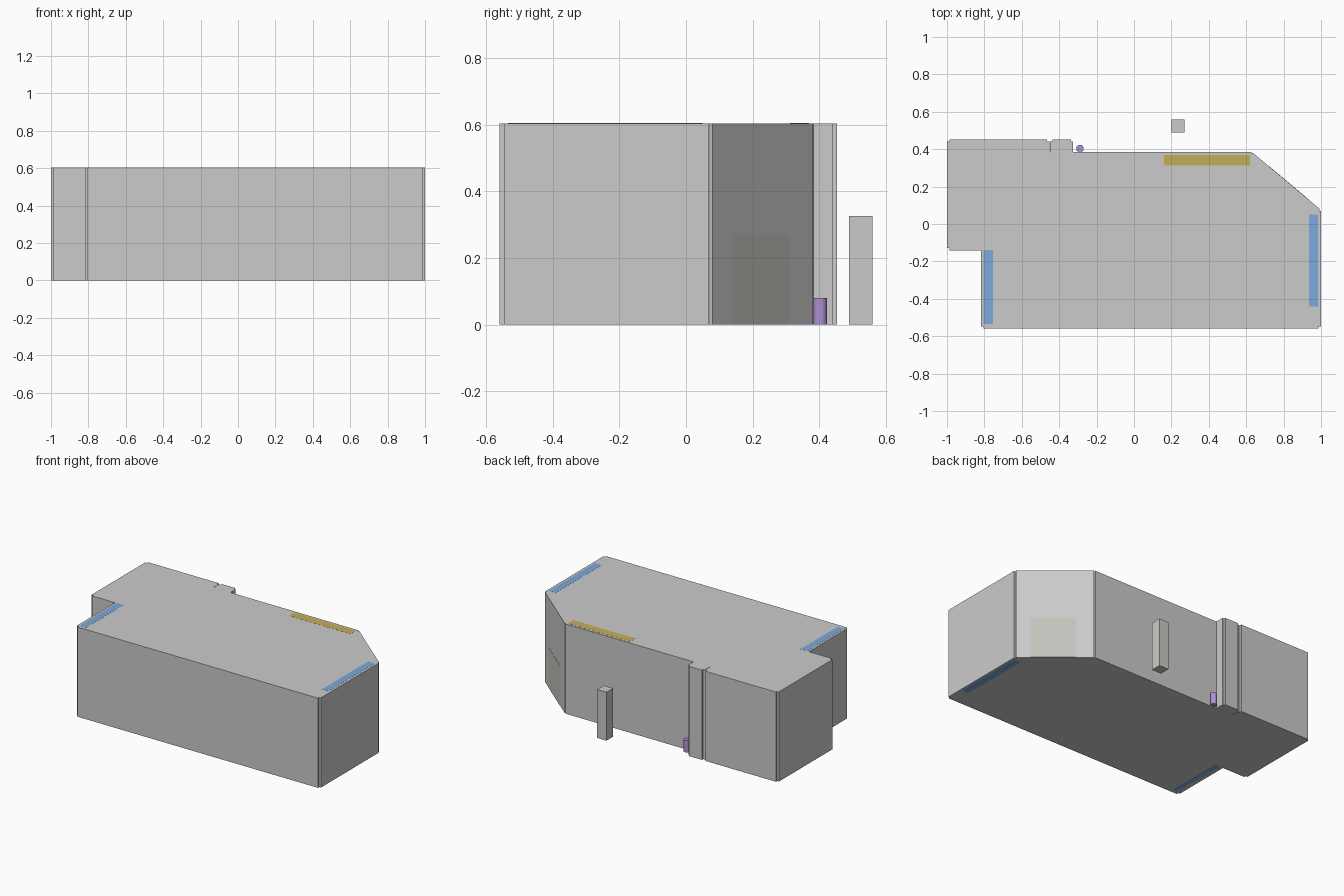
import bpy, bmesh
from mathutils import Vector

if "Cube" in bpy.data.objects:
    bpy.data.objects.remove(bpy.data.objects["Cube"])

H, T = 0.604, 0.013   # room height, wall thickness


def material(name, color):
    m = bpy.data.materials.new(name)
    m.diffuse_color = (*color, 1)
    m.use_nodes = True
    m.node_tree.nodes["Principled BSDF"].inputs["Base Color"].default_value = m.diffuse_color
    return m


def finish(bm, name, mat=None):
    bmesh.ops.recalc_face_normals(bm, faces=bm.faces[:])
    me = bpy.data.meshes.new(name)
    bm.to_mesh(me)
    bm.free()
    ob = bpy.data.objects.new(name, me)
    bpy.context.collection.objects.link(ob)
    if mat:
        me.materials.append(mat)
    return ob


def prism(name, pts, z0, z1, mat=None):
    bm = bmesh.new()
    base = bm.faces.new([bm.verts.new((x, y, z0)) for x, y in pts])
    res = bmesh.ops.extrude_face_region(bm, geom=[base], use_keep_orig=True)
    for v in res["geom"]:
        if isinstance(v, bmesh.types.BMVert):
            v.co.z = z1
    return finish(bm, name, mat)


def box(name, x0, x1, y0, y1, z0, z1, mat=None):
    return prism(name, [(x0, y0), (x1, y0), (x1, y1), (x0, y1)], z0, z1, mat)


def slab(name, a, b, inner, outer, z0, z1, mat=None):
    # upright board along a-b, lying between two offsets to the left of a-b
    a, b = Vector(a), Vector(b)
    d = (b - a).normalized()
    n = Vector((-d.y, d.x))
    return prism(name, [a + n * inner, b + n * inner, b + n * outer, a + n * outer], z0, z1, mat)


# inner room outline, clockwise
room = [(-0.987, 0.44), (-0.464, 0.44), (-0.464, 0.371), (-0.436, 0.371),
        (-0.436, 0.44), (-0.338, 0.44), (-0.338, 0.371), (0.627, 0.371),
        (0.987, 0.069), (0.987, -0.547), (-0.805, -0.547), (-0.805, -0.128),
        (-0.987, -0.128)]

# walls: one thin board per side, leaving open notches at the corners
for i, p in enumerate(room):
    slab(f"wall_{i + 1}", p, room[(i + 1) % len(room)], 0, T, 0, H)

# floor and ceiling sheets
for name, z in (("floor", 0), ("ceiling", H)):
    bm = bmesh.new()
    f = bm.faces.new([bm.verts.new((x, y, z)) for x, y in room])
    ob = finish(bm, name)
    want = 1 if z else -1
    if ob.data.polygons[0].normal.z * want < 0:
        ob.data.flip_normals()

# door in the diagonal wall
a, b = Vector(room[7]), Vector(room[8])
slab("door", a.lerp(b, 0.235), a.lerp(b, 0.815), -0.002, T + 0.001, 0, 0.272,
     material("door_beige", (0.56, 0.55, 0.51)))

# full-height curtains and wall cabinet reaching the ceiling
blue = material("curtain_blue", (0.2, 0.4, 0.7))
box("left_curtain", -0.805, -0.755, -0.535, -0.14, 0, H + 0.0006, blue)
box("right_curtain", 0.935, 0.985, -0.44, 0.05, 0, H + 0.0006, blue)
box("wall_cabinet", 0.16, 0.62, 0.312, 0.37, 0.4, H + 0.0006,
    material("cabinet_ochre", (0.55, 0.42, 0.1)))

# free-standing post outside the back wall
box("post", 0.2, 0.269, 0.49, 0.56, 0, 0.326, material("post_grey", (0.6, 0.59, 0.57)))

# small purple cylinder beside the pillar
bm = bmesh.new()
bmesh.ops.create_cone(bm, cap_ends=True, segments=24, radius1=0.02, radius2=0.02, depth=0.08)
bmesh.ops.translate(bm, verts=bm.verts[:], vec=(-0.289, 0.403, 0.04))
can = finish(bm, "bin", material("bin_purple", (0.45, 0.28, 0.68)))
bpy.context.view_layer.objects.active = can
can.select_set(True)
bpy.ops.object.shade_smooth_by_angle()
